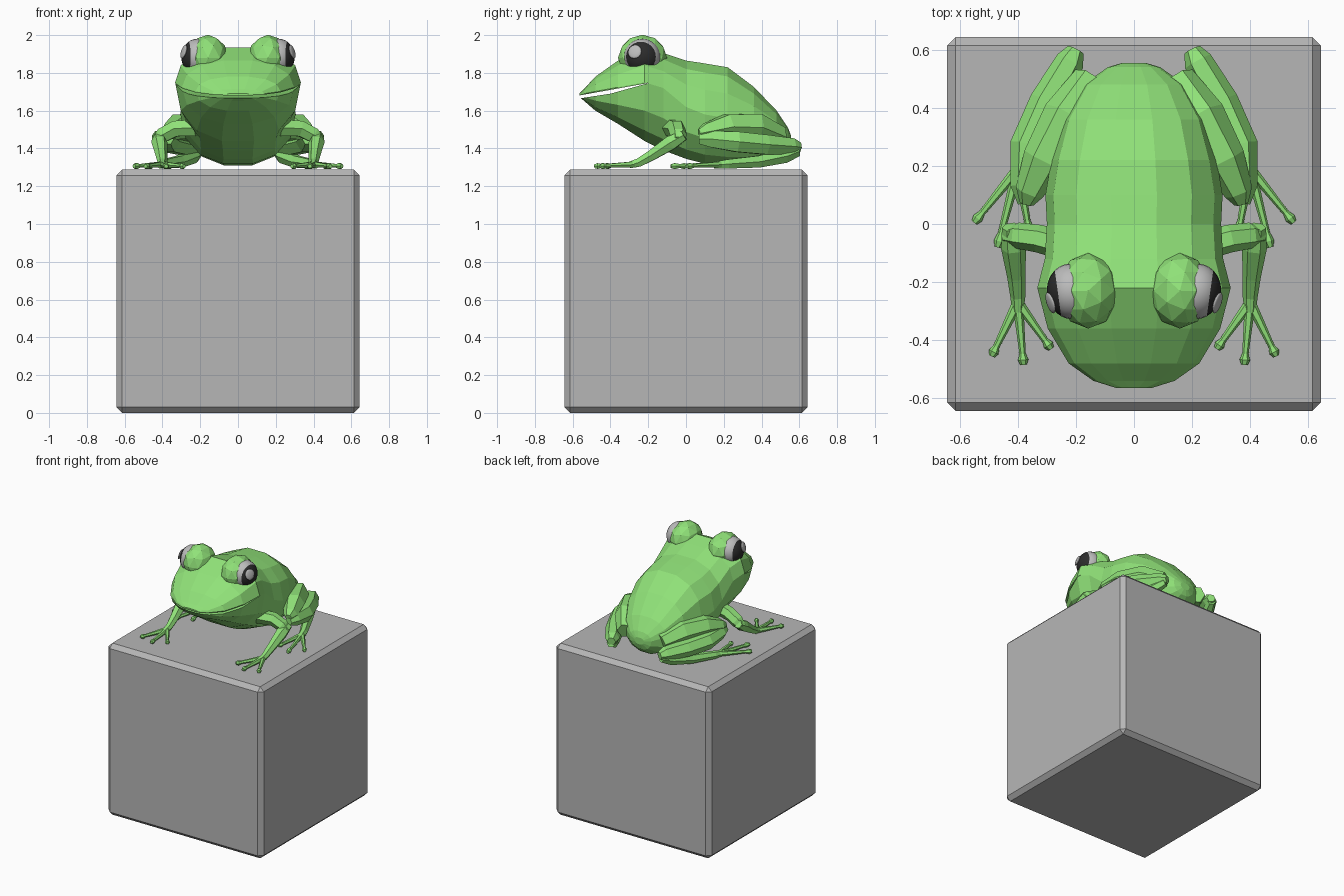
import bpy
import bmesh
import math
from mathutils import Matrix, Vector

if "Cube" in bpy.data.objects:
    bpy.data.objects.remove(bpy.data.objects["Cube"], do_unlink=True)


def material(name, r, g, b):
    mat = bpy.data.materials.new(name)
    mat.use_nodes = True
    mat.diffuse_color = (r, g, b, 1)
    for node in mat.node_tree.nodes:
        if node.type == 'BSDF_PRINCIPLED':
            node.inputs["Base Color"].default_value = (r, g, b, 1)
    return mat


green = material("frog green", 0.28, 0.76, 0.19)
stone = material("stone grey", 0.47, 0.47, 0.47)
pale = material("pale eye grey", 0.5, 0.5, 0.5)
black = material("pupil black", 0.025, 0.025, 0.025)


def finish(bm, name, *mats, mirror=False):
    """Turn a bmesh into a linked object, optionally mirrored across x = 0."""
    bmesh.ops.recalc_face_normals(bm, faces=bm.faces[:])
    mesh = bpy.data.meshes.new(name)
    bm.to_mesh(mesh)
    bm.free()
    for mat in mats:
        mesh.materials.append(mat)
    obj = bpy.data.objects.new(name, mesh)
    bpy.context.collection.objects.link(obj)
    if mirror:
        mod = obj.modifiers.new("Mirror", 'MIRROR')
        mod.use_mirror_merge = False
    return obj


def loft(bm, rings):
    """Skin a list of equally sized point rings and cap both ends."""
    loops = [[bm.verts.new(p) for p in ring] for ring in rings]
    for a, b in zip(loops, loops[1:]):
        for i in range(len(a)):
            j = (i + 1) % len(a)
            bm.faces.new((a[i], a[j], b[j], b[i]))
    bm.faces.new(loops[0])
    bm.faces.new(loops[-1])


def tube(bm, path, sides=6):
    """Low-poly limb along (x, y, z, radius) points."""
    pts = [Vector(p[:3]) for p in path]
    rings = []
    for i, p in enumerate(pts):
        along = (pts[min(i + 1, len(pts) - 1)] - pts[max(i - 1, 0)]).normalized()
        side = along.cross(Vector((0, 0, 1))).normalized()
        up = side.cross(along)
        r = path[i][3]
        angles = [math.tau * k / sides for k in range(sides)]
        rings.append([p + r * (math.cos(a) * side + math.sin(a) * up) for a in angles])
    loft(bm, rings)


def digit(bm, base, tip):
    """Thin toe with a rounded pad at its tip."""
    a, b = Vector((*base, 1.315)), Vector((*tip, 1.306))
    tube(bm, [(*a.lerp(b, t), r) for t, r in
              ((0, .019), (.82, .011), (.92, .018), (1, .011))])


def limb(name, paths, base=None, tips=()):
    bm = bmesh.new()
    for path in paths:
        tube(bm, path)
    for tip in tips:
        digit(bm, base, tip)
    return finish(bm, name, green, mirror=True)


# Stone block
bm = bmesh.new()
bmesh.ops.create_cube(bm, size=1.288, matrix=Matrix.Translation((0, 0, 0.644)))
block = finish(bm, "stone_block", stone)
bevel = block.modifiers.new("Bevel", 'BEVEL')
bevel.width = 0.03
bevel.segments = 1

# Body and head: y, half width, height of widest point, top, bottom
stations = [
    (-.565, .06, 1.686, 1.692, 1.672),
    (-.54, .14, 1.69, 1.715, 1.652),
    (-.48, .225, 1.702, 1.78, 1.6),
    (-.36, .297, 1.724, 1.865, 1.53),
    (-.22, .333, 1.75, 1.935, 1.44),
    (-.12, .307, 1.72, 1.905, 1.39),
    (0, .3, 1.62, 1.865, 1.345),
    (.1, .305, 1.58, 1.85, 1.32),
    (.22, .285, 1.56, 1.83, 1.31),
    (.36, .245, 1.53, 1.725, 1.315),
    (.48, .175, 1.49, 1.6, 1.33),
    (.54, .09, 1.46, 1.51, 1.38),
    (.555, .04, 1.45, 1.47, 1.42),
]


def section(y, w, mid, top, bottom, count=14):
    ring = []
    for k in range(count):
        a = math.tau * k / count
        c, s = math.cos(a), math.sin(a)
        # The topmost points are flat, so stretch them to the full height
        s /= math.cos(math.pi / count)
        x = math.copysign(abs(c) ** 0.9, c) * w
        s = math.copysign(abs(s) ** 0.9, s) if abs(s) > 0.01 else 0
        ring.append((x, y, mid + s * (top - mid if s > 0 else mid - bottom)))
    return ring


bm = bmesh.new()
loft(bm, [section(*st) for st in stations])
body = finish(bm, "body", green)

# Mouth slit cut through the head
slit = [(-.7, 1.656), (-.19, 1.748), (-.4, 1.69), (-.7, 1.644)]
bm = bmesh.new()
loft(bm, [[(x, y, z) for y, z in slit] for x in (-.6, .6)])
cutter = finish(bm, "mouth_cutter", green)
cutter.hide_render = True
cut = body.modifiers.new("Mouth", 'BOOLEAN')
cut.operation = 'DIFFERENCE'
cut.solver = 'EXACT'
cut.object = cutter
bpy.context.view_layer.objects.active = body
bpy.ops.object.modifier_apply(modifier=cut.name)
bpy.data.objects.remove(cutter, do_unlink=True)

# Eye bumps
bm = bmesh.new()
bmesh.ops.create_icosphere(
    bm, subdivisions=2, radius=1,
    matrix=Matrix.Translation((.158, -.23, 1.88)) @ Matrix.Diagonal((.105, .13, .122, 1)))
finish(bm, "eye_bump", green, mirror=True)

# Eyeballs with a dark outer cap
turn = Matrix.Rotation(math.radians(-8), 4, 'Z')
frame = Matrix.Translation((.215, -.232, 1.885)) @ turn @ Matrix.Diagonal((.085, .096, .096, 1))
bm = bmesh.new()
bmesh.ops.create_uvsphere(bm, u_segments=24, v_segments=16, radius=1,
                          matrix=Matrix.Rotation(math.pi / 2, 4, 'Y'))
for f in bm.faces:
    f.smooth = True
    f.material_index = 1 if f.calc_center_median().x > 0.55 else 0
bm.transform(frame)
finish(bm, "eye", pale, black, mirror=True)

# Eye glints
aim = Vector((.9, -.3, .28)).normalized()
bm = bmesh.new()
bmesh.ops.create_uvsphere(
    bm, u_segments=16, v_segments=8, radius=1,
    matrix=Matrix.Translation(frame @ aim) @ aim.to_track_quat('Z', 'Y').to_matrix().to_4x4()
    @ Matrix.Diagonal((.038, .038, .009, 1)))
for f in bm.faces:
    f.smooth = True
finish(bm, "eye_glint", pale, mirror=True)

# Front legs
limb("front_leg", [
    [(.22, -.08, 1.51, .05), (.33, -.05, 1.505, .048), (.4, -.04, 1.47, .045), (.44, -.04, 1.44, .028)],
    [(.425, -.01, 1.47, .03), (.415, -.08, 1.43, .043), (.405, -.18, 1.365, .032),
     (.4, -.25, 1.325, .026), (.4, -.3, 1.312, .02)],
], (.4, -.27), [(.49, -.455), (.38, -.485), (.285, -.43)])

# Hind legs: thigh, shin and long folded foot
limb("thigh", [[(.15, .5, 1.46, .06), (.23, .37, 1.51, .085), (.31, .22, 1.515, .075),
                (.36, .11, 1.49, .05), (.37, .07, 1.48, .025)]])
limb("shin", [[(.37, .07, 1.45, .03), (.375, .13, 1.45, .05), (.365, .27, 1.435, .062),
               (.3, .42, 1.42, .06), (.22, .56, 1.41, .05), (.2, .6, 1.405, .03)]])
limb("hind_foot", [[(.21, .59, 1.385, .03), (.24, .52, 1.36, .042), (.31, .38, 1.33, .036),
                    (.39, .22, 1.318, .028), (.41, .15, 1.312, .02)]],
     (.4, .19), [(.55, .005), (.47, -.08), (.36, -.03)])
